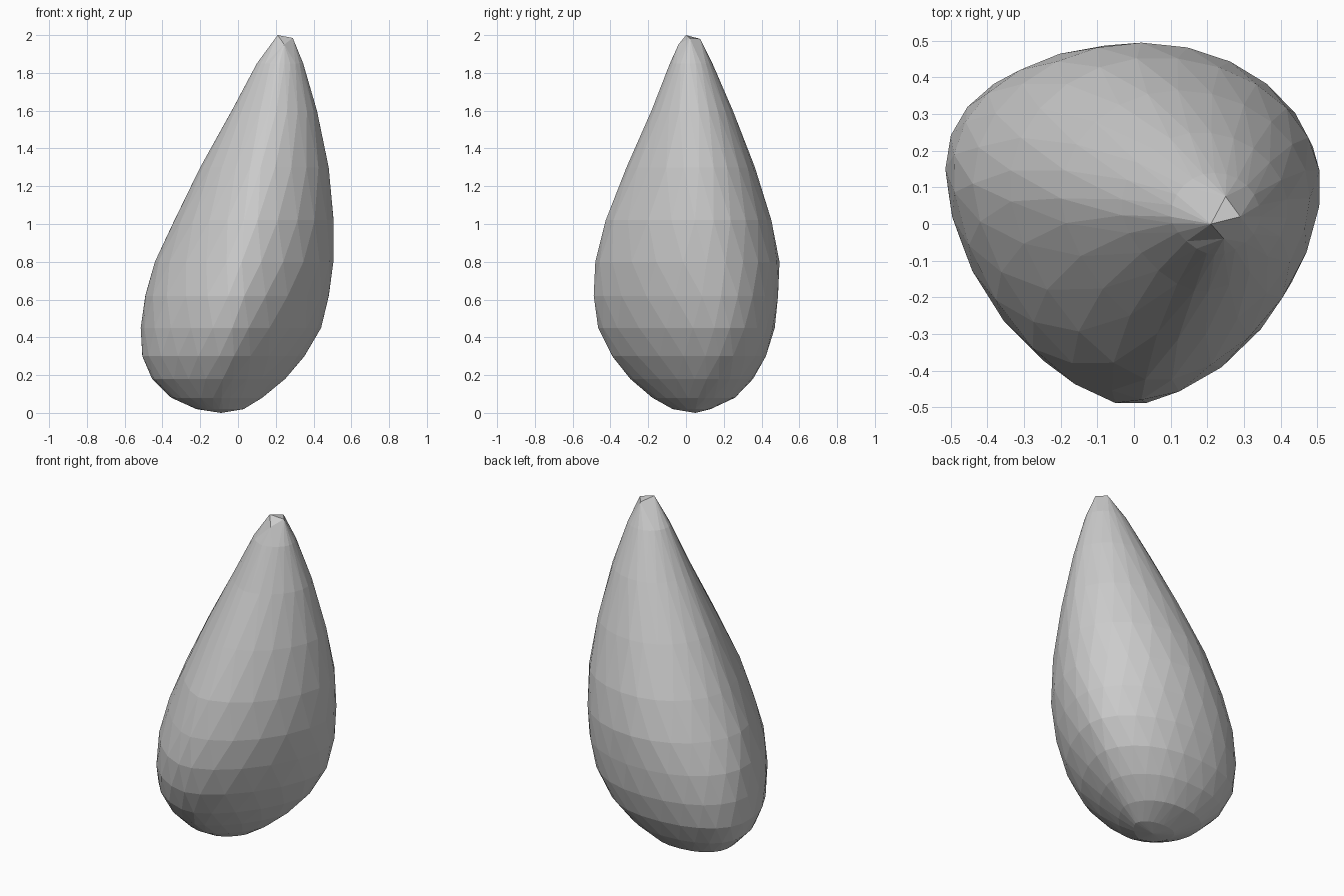
import bpy, bmesh
from math import sin, cos, pi, copysign

cube = bpy.data.objects.get("Cube")
if cube:
    bpy.data.objects.remove(cube)

SEGMENTS = 24

# Cross-sections: height, x min, x max, y min, y max, ridge x, widest y
SECTIONS = [
    (.02, -.22, .03, -.07, .13, -.10, .05),
    (.08, -.355, .13, -.18, .26, -.10, .08),
    (.18, -.455, .25, -.295, .355, -.08, .11),
    (.30, -.51, .355, -.395, .425, -.05, .14),
    (.45, -.515, .44, -.465, .47, -.03, .15),
    (.62, -.495, .485, -.495, .49, -.01, .14),
    (.80, -.44, .505, -.48, .495, .02, .11),
    (1.02, -.34, .51, -.43, .455, .06, .10),
    (1.30, -.20, .48, -.315, .365, .12, .07),
    (1.60, -.035, .42, -.185, .25, .18, .04),
    (1.85, .10, .345, -.085, .14, .22, .02),
]
# Peak corners: right, back, left, front
TIPS = [(.29, .02, 1.985), (.25, .075, 1.98), (.21, 0, 2), (.245, -.04, 1.95)]
# Roundness of each quarter, low down and higher up: (right, back) signs
ROUNDNESS = {
    (True, True): (2.0, 2.0),
    (False, True): (2.4, 2.0),
    (False, False): (2.0, 1.55),
    (True, False): (1.4, 1.75),
}


def section_point(section, angle):
    """Point on a lopsided oval whose quarters differ in roundness."""
    z, x0, x1, y0, y1, cx, cy = section
    c, s = cos(angle), sin(angle)
    low, high = ROUNDNESS[c > 0, s > 0]
    power = 2 / (low + (high - low) * min(1, z / .8))
    rx = x1 - cx if c > 0 else cx - x0
    ry = y1 - cy if s > 0 else cy - y0
    return (cx + rx * copysign(abs(c) ** power, c),
            cy + ry * copysign(abs(s) ** power, s), z)


bm = bmesh.new()
step = 2 * pi / SEGMENTS

# Staggered rings give the body its triangular facets
rings = []
for k, section in enumerate(SECTIONS):
    shift = .5 * (k % 2)
    rings.append([bm.verts.new(section_point(section, (i + shift) * step))
                  for i in range(SEGMENTS)])

for k in range(len(rings) - 1):
    low, high = rings[k], rings[k + 1]
    for i in range(SEGMENTS):
        j = (i + 1) % SEGMENTS
        if k % 2 == 0:
            bm.faces.new((low[i], low[j], high[i]))
            bm.faces.new((low[j], high[j], high[i]))
        else:
            bm.faces.new((low[i], high[j], high[i]))
            bm.faces.new((low[i], low[j], high[j]))

# Rounded underside
base = bm.verts.new((-.09, .05, 0))
for i in range(SEGMENTS):
    bm.faces.new((base, rings[0][(i + 1) % SEGMENTS], rings[0][i]))

# Pinched peak with a small slanted facet
tips = [bm.verts.new(p) for p in TIPS]
top = rings[-1]
quarter = SEGMENTS // 4
for i in range(SEGMENTS):
    j = (i + 1) % SEGMENTS
    a = ((i + quarter // 2) // quarter) % 4
    b = ((j + quarter // 2) // quarter) % 4
    bm.faces.new((top[i], top[j], tips[a]))
    if a != b:
        bm.faces.new((top[j], tips[b], tips[a]))
bm.faces.new((tips[0], tips[1], tips[2]))
bm.faces.new((tips[0], tips[2], tips[3]))

bmesh.ops.recalc_face_normals(bm, faces=bm.faces)
mesh = bpy.data.meshes.new("teardrop_body")
bm.to_mesh(mesh)
bm.free()

# Plain grey finish
grey = bpy.data.materials.new("grey")
grey.use_nodes = True
colour = (.6, .6, .6, 1)
grey.diffuse_color = colour
grey.node_tree.nodes["Principled BSDF"].inputs["Base Color"].default_value = colour
mesh.materials.append(grey)

body = bpy.data.objects.new("teardrop_body", mesh)
bpy.context.collection.objects.link(body)
